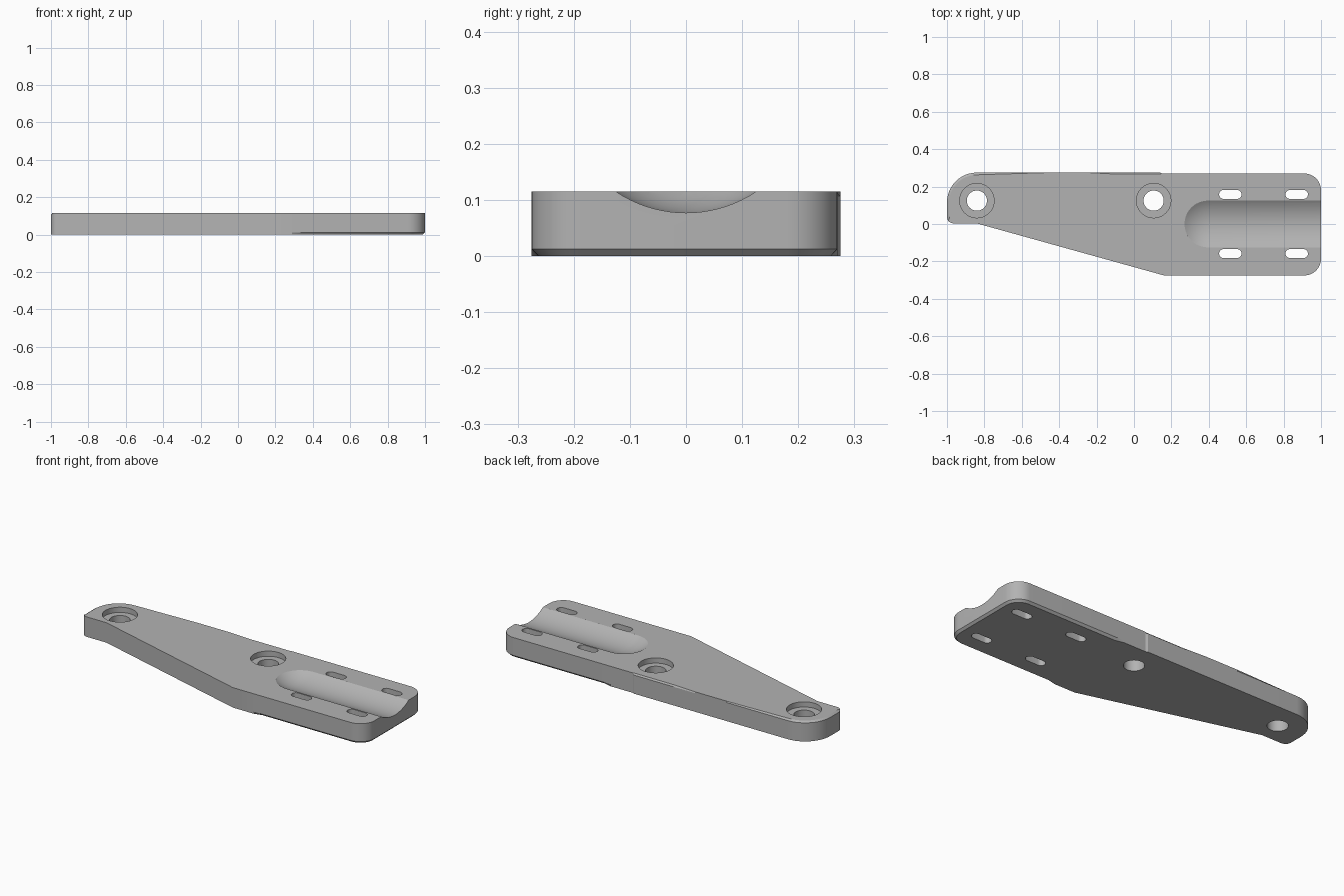
import bpy, bmesh, math
from mathutils import Vector

cube = bpy.data.objects.get("Cube")
if cube:
    bpy.data.objects.remove(cube)

THICK = 0.115

steel = bpy.data.materials.new("plain_grey")
steel.use_nodes = True
steel.diffuse_color = (0.45, 0.45, 0.45, 1)
steel.node_tree.nodes["Principled BSDF"].inputs["Base Color"].default_value = (0.45, 0.45, 0.45, 1)


def arc(cx, cy, r, start, end, steps=12):
    angles = [math.radians(start + (end - start) * i / steps) for i in range(steps + 1)]
    return [(cx + r * math.cos(a), cy + r * math.sin(a)) for a in angles]


def loft(name, rings):
    """Closed solid through matching rings, listed from bottom to top."""
    bm = bmesh.new()
    loops = [[bm.verts.new(p) for p in ring] for ring in rings]
    n = len(loops[0])
    for low, high in zip(loops, loops[1:]):
        for i in range(n):
            j = (i + 1) % n
            bm.faces.new((low[i], low[j], high[j], high[i]))
    bm.faces.new(loops[0][::-1])
    bm.faces.new(loops[-1])
    bmesh.ops.recalc_face_normals(bm, faces=bm.faces)
    mesh = bpy.data.meshes.new(name)
    bm.to_mesh(mesh)
    bm.free()
    obj = bpy.data.objects.new(name, mesh)
    bpy.context.collection.objects.link(obj)
    mesh.materials.append(steel)
    return obj


def prism(name, outline, z0, z1):
    return loft(name, [[(x, y, z) for x, y in outline] for z in (z0, z1)])


# Plate outline, counter-clockwise
outline = [(-0.84, 0.003), (0.16, -0.275), (0.29, -0.275), (0.34, -0.275)]
outline += arc(0.91, -0.185, 0.09, -90, 0)
outline += arc(0.91, 0.18, 0.09, 0, 90)
outline += [(0.34, 0.27), (0.29, 0.27), (0.15, 0.27), (0.14, 0.275),
            (-0.1, 0.275), (-0.25, 0.275), (-0.45, 0.275)]
outline += arc(-0.84, 0.115, 0.16, 90, 180)
outline += arc(-0.965, 0.038, 0.035, 180, 270, 5)


def inset_ring(z, amount):
    """Outline at height z, moved inward by amount(x, y)."""
    ring = []
    for i, p in enumerate(outline):
        a, b = Vector(outline[i - 1]), Vector(outline[(i + 1) % len(outline)])
        tangent = (b - a).normalized()
        q = Vector(p) + Vector((-tangent.y, tangent.x)) * amount(*p)
        ring.append((q.x, q.y, z))
    return ring


def none(x, y):
    return 0


def bottom_chamfer(x, y):
    return 0.012 if x > 0.32 else 0


def top_chamfer(x, y):
    if x < -0.83 and y > 0.02:
        return 0.012
    return 0.008 if y > 0.272 and -0.2 < x < 0.145 else 0


plate = loft("mounting_plate", [
    inset_ring(0, bottom_chamfer), inset_ring(0.012, none),
    inset_ring(THICK - 0.008, none), inset_ring(THICK, top_chamfer)])

cutters = []

# Counterbored bolt holes
for x in (-0.84, 0.105):
    cutters.append(prism("bolt_hole_cutter", arc(x, 0.125, 0.054, 0, 352.5, 47), -0.1, 0.3))
    cutters.append(prism("counterbore_cutter", arc(x, 0.125, 0.092, 0, 352.5, 47), THICK - 0.03, 0.3))

# Tie slots beside the groove
for x in (0.515, 0.87):
    for y in (-0.158, 0.158):
        slot = arc(x + 0.036, y, 0.024, -90, 90, 10) + arc(x - 0.036, y, 0.024, 90, 270, 10)
        cutters.append(prism("slot_cutter", slot, -0.1, 0.3))

# Shallow round groove with a domed end
radius, centre_z, dome_x = 0.225, 0.302, 0.395
rings = []
for i in range(1, 17):
    t = math.pi / 2 * i / 16
    rings.append((dome_x - radius * math.cos(t), radius * math.sin(t)))
rings.append((1.2, radius))
cutters.append(loft("groove_cutter", [
    [(x, u, centre_z + v) for u, v in arc(0, 0, r, 0, 356.25, 95)] for x, r in rings]))

for cutter in cutters:
    cutter.hide_render = True
    cut = plate.modifiers.new(cutter.name, "BOOLEAN")
    cut.operation = "DIFFERENCE"
    cut.solver = "EXACT"
    cut.object = cutter

# Bake the cuts, then drop the cutters
bpy.context.view_layer.update()
result = bpy.data.meshes.new_from_object(plate.evaluated_get(bpy.context.evaluated_depsgraph_get()))
plate.modifiers.clear()
plate.data = result
for cutter in cutters:
    bpy.data.objects.remove(cutter)

bpy.ops.object.select_all(action="DESELECT")
plate.select_set(True)
bpy.context.view_layer.objects.active = plate
bpy.ops.object.shade_smooth_by_angle(angle=math.radians(25))
